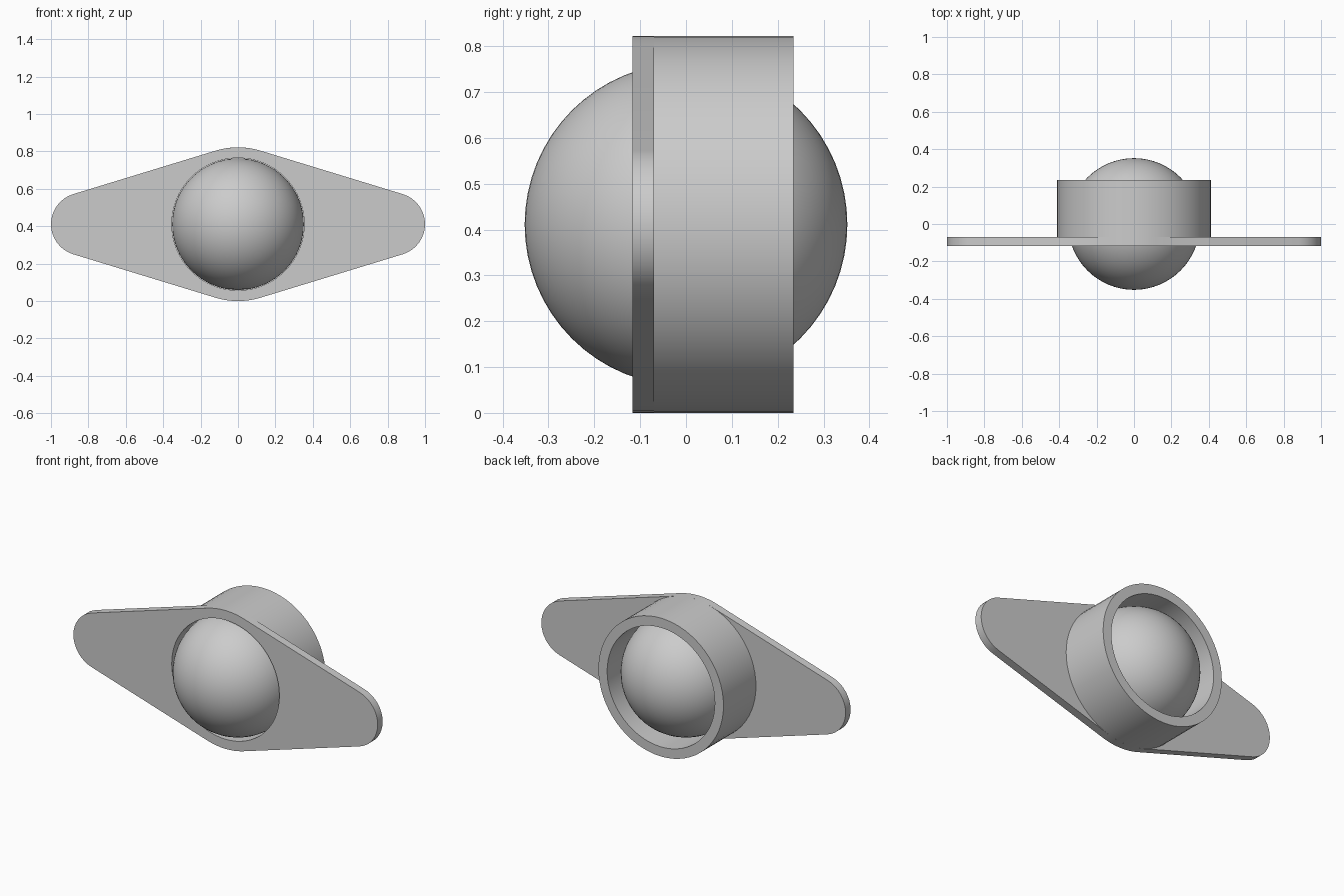
import bpy
from math import sin, cos, pi, asin, radians

if "Cube" in bpy.data.objects:
    bpy.data.objects.remove(bpy.data.objects["Cube"], do_unlink=True)

CENTRE_Z = 0.411
HUB_R, BORE_R, BALL_R = 0.411, 0.354, 0.352
TIP_R = 0.168
FRONT, PLATE_BACK, BACK = -0.117, -0.07, 0.235

grey = bpy.data.materials.new("grey metal")
grey.use_nodes = True
grey.diffuse_color = (0.6, 0.6, 0.6, 1)
grey.node_tree.nodes["Principled BSDF"].inputs["Base Color"].default_value = (0.6, 0.6, 0.6, 1)


def arc(cx, r, start, end, steps):
    """Points along an arc centred on the long axis."""
    angles = [start + (end - start) * i / steps for i in range(steps + 1)]
    return [(cx + r * cos(a), r * sin(a)) for a in angles]


def finish(obj):
    obj.data.materials.clear()
    obj.data.materials.append(grey)
    bpy.ops.object.select_all(action='DESELECT')
    obj.select_set(True)
    bpy.context.view_layer.objects.active = obj
    bpy.ops.object.shade_smooth_by_angle(angle=radians(30))


def extruded(name, loops, y0, y1):
    """Fill nested outlines and extrude them from y0 to y1."""
    curve = bpy.data.curves.new(name, 'CURVE')
    curve.dimensions = '2D'
    curve.fill_mode = 'BOTH'
    curve.extrude = (y1 - y0) / 2
    for loop in loops:
        spline = curve.splines.new('POLY')
        spline.points.add(len(loop) - 1)
        for point, (x, y) in zip(spline.points, loop):
            point.co = (x, y, 0, 1)
        spline.use_cyclic_u = True
    obj = bpy.data.objects.new(name, curve)
    bpy.context.collection.objects.link(obj)
    obj.location = (0, (y0 + y1) / 2, CENTRE_Z)
    obj.rotation_euler.x = pi / 2
    bpy.ops.object.select_all(action='DESELECT')
    obj.select_set(True)
    bpy.context.view_layer.objects.active = obj
    bpy.ops.object.convert(target='MESH')
    finish(bpy.context.view_layer.objects.active)


# Flange outline: hub arcs joined by tangents to the rounded tips
tip_x = 1 - TIP_R
lean = pi / 2 - asin((HUB_R - TIP_R) / tip_x)
outline = (arc(tip_x, TIP_R, -lean, lean, 16)
           + arc(0, HUB_R, lean, pi - lean, 8)
           + arc(-tip_x, TIP_R, pi - lean, pi + lean, 16)
           + arc(0, HUB_R, pi + lean, 2 * pi - lean, 8))
bore = arc(0, BORE_R, 0, 2 * pi, 64)[:-1]
rim = arc(0, HUB_R, 0, 2 * pi, 64)[:-1]

extruded("mounting_flange", [outline, bore], FRONT, PLATE_BACK)
extruded("housing_ring", [rim, bore], PLATE_BACK, BACK)

# Ball held in the bore
bpy.ops.mesh.primitive_uv_sphere_add(segments=64, ring_count=32, radius=BALL_R,
                                     location=(0, 0, CENTRE_Z))
ball = bpy.context.object
ball.name = "ball"
finish(ball)
